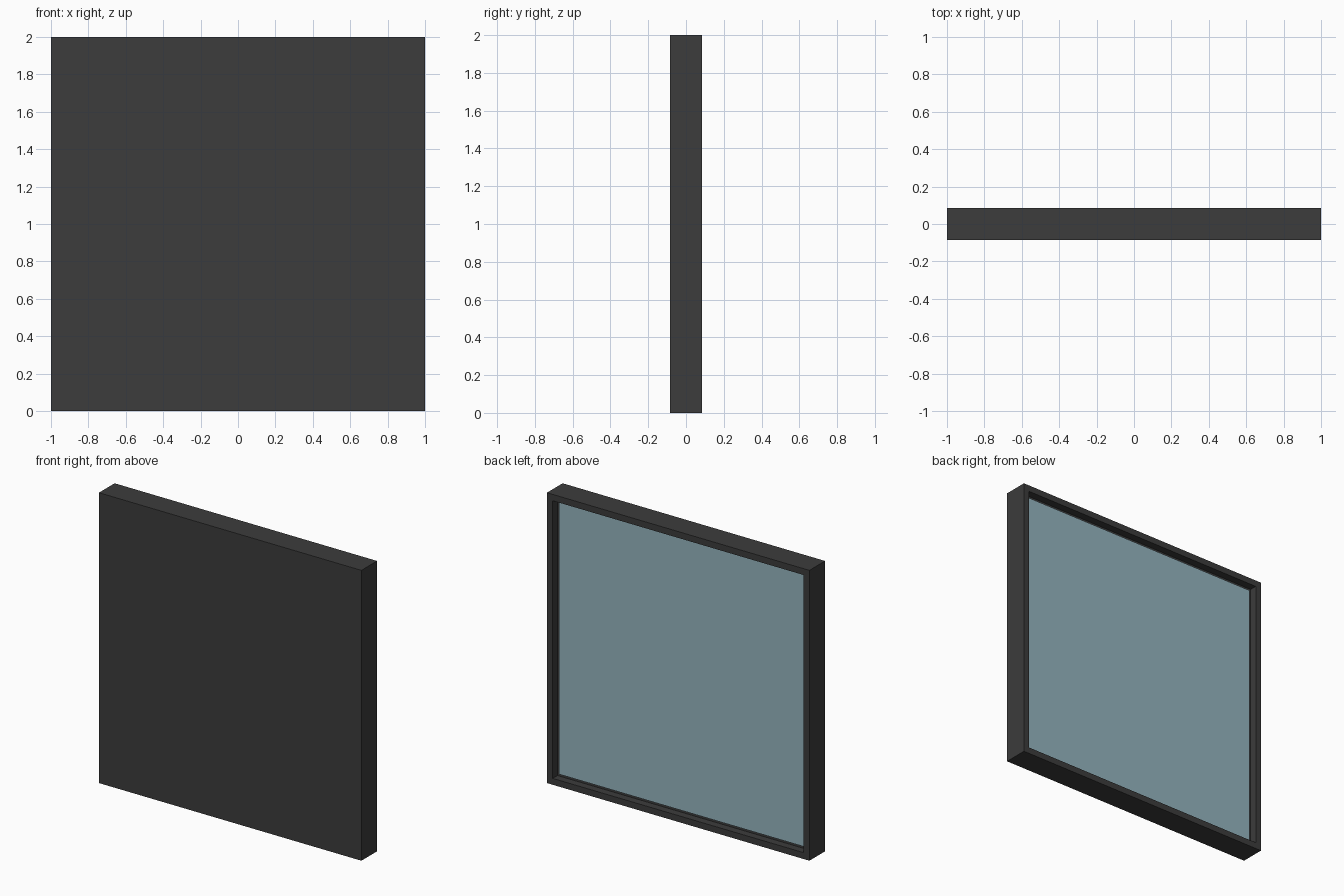
import bpy, bmesh

if "Cube" in bpy.data.objects:
    bpy.data.objects.remove(bpy.data.objects["Cube"])

W, D, H = 2.0, 0.17, 2.0      # outer size
BORDER, RECESS = 0.062, 0.042  # rim width, depth of the pane below the rim
PANE_T = 0.01


def material(name, rgb):
    m = bpy.data.materials.new(name)
    m.diffuse_color = (*rgb, 1)
    m.use_nodes = True
    m.node_tree.nodes["Principled BSDF"].inputs["Base Color"].default_value = m.diffuse_color
    return m


def box(name, size, centre, mat):
    bpy.ops.mesh.primitive_cube_add(size=1, location=centre)
    ob = bpy.context.object
    ob.name = name
    for v in ob.data.vertices:
        v.co = [c * s for c, s in zip(v.co, size)]
    ob.data.materials.append(mat)
    return ob


dark = material("dark_casing", (0.045, 0.045, 0.045))
glass = material("blue_grey_glass", (0.30, 0.46, 0.52))

# Casing: closed front, shallow tray sunk into the +y side
casing = box("casing", (W, D, H), (0, 0, H / 2), dark)
bm = bmesh.new()
bm.from_mesh(casing.data)
face = max(bm.faces, key=lambda f: f.calc_center_median().y)
bmesh.ops.inset_region(bm, faces=[face], thickness=BORDER)
sunk = bmesh.ops.extrude_discrete_faces(bm, faces=[face])["faces"][0]
bmesh.ops.translate(bm, verts=sunk.verts, vec=(0, -(RECESS + PANE_T), 0))
bmesh.ops.recalc_face_normals(bm, faces=bm.faces)
bm.to_mesh(casing.data)
bm.free()

# Pane lying on the tray floor
box("glass_pane", (W - 2 * BORDER, PANE_T, H - 2 * BORDER),
    (0, D / 2 - RECESS - PANE_T / 2, H / 2), glass)
